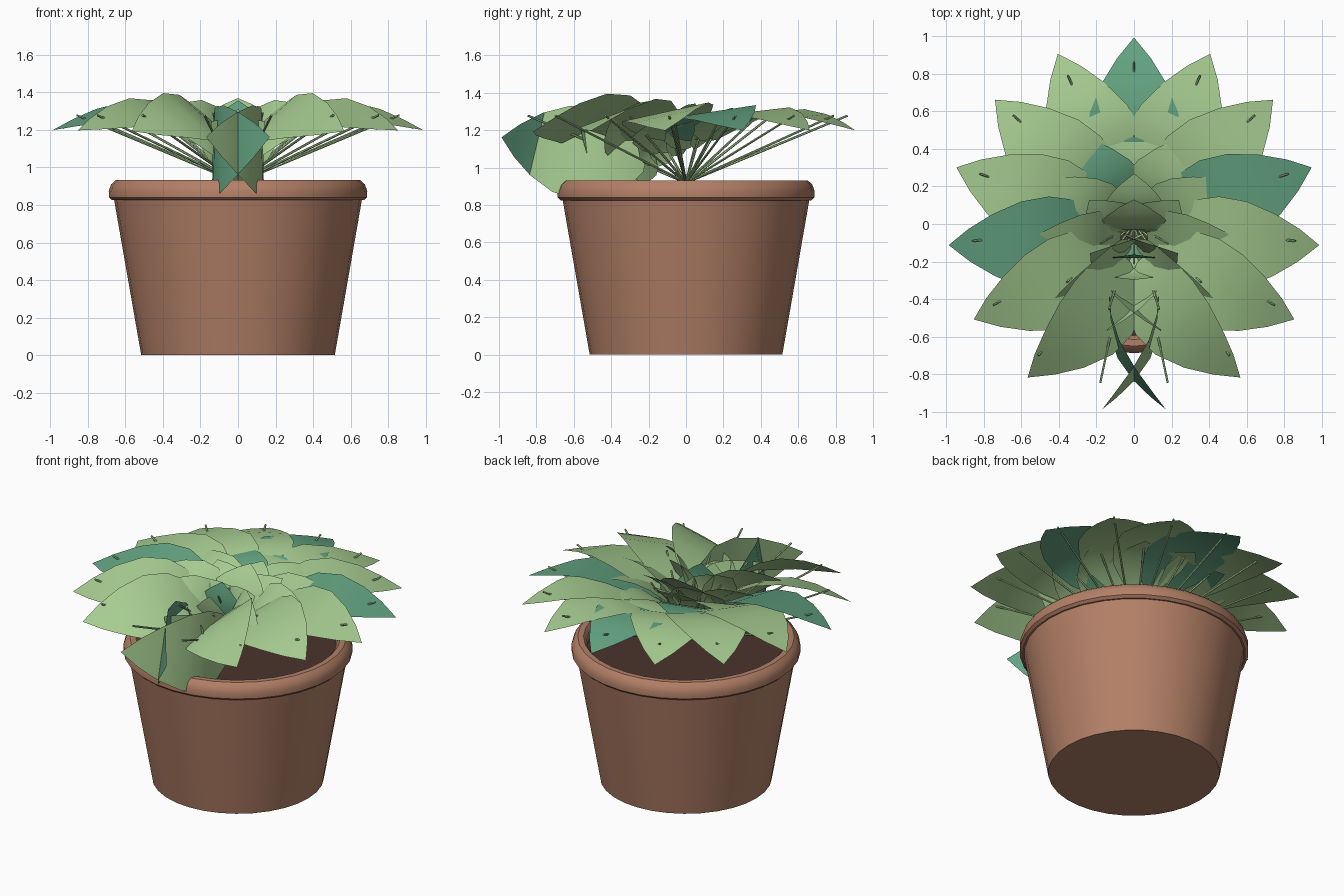
import bpy, bmesh, math
from mathutils import Vector

cube = bpy.data.objects.get("Cube")
if cube:
    bpy.data.objects.remove(cube, do_unlink=True)


def material(name, rgb):
    m = bpy.data.materials.new(name)
    m.use_nodes = True
    color = (*rgb, 1)
    m.diffuse_color = color
    m.node_tree.nodes["Principled BSDF"].inputs["Base Color"].default_value = color
    return m


TERRACOTTA = material("terracotta", (0.45, 0.215, 0.135))
SOIL = material("soil", (0.07, 0.033, 0.024))
GREEN = material("light_green", (0.38, 0.60, 0.28))
TEAL = material("teal_green", (0.125, 0.37, 0.22))


def add_object(name, bm, mat):
    mesh = bpy.data.meshes.new(name)
    bm.to_mesh(mesh)
    bm.free()
    mesh.materials.append(mat)
    obj = bpy.data.objects.new(name, mesh)
    bpy.context.collection.objects.link(obj)
    bpy.ops.object.select_all(action="DESELECT")
    obj.select_set(True)
    bpy.context.view_layer.objects.active = obj
    bpy.ops.object.shade_smooth_by_angle(angle=math.radians(40))
    return obj


def lathe(name, profile, mat, steps=32):
    """Spin a (radius, height) profile around z."""
    bm = bmesh.new()
    verts = [bm.verts.new((r, 0, z)) for r, z in profile]
    edges = [bm.edges.new(pair) for pair in zip(verts, verts[1:])]
    bmesh.ops.spin(bm, geom=verts + edges, cent=(0, 0, 0), axis=(0, 0, 1),
                   angle=math.tau, steps=steps)
    bmesh.ops.remove_doubles(bm, verts=bm.verts, dist=0.0005)
    bmesh.ops.recalc_face_normals(bm, faces=bm.faces)
    return add_object(name, bm, mat)


# Pot: tapered body, rounded rim, soil surface
lathe("pot_body", [(0, 0), (0.515, 0), (0.66, 0.83), (0.6, 0.83), (0.59, 0.78), (0, 0.78)],
      TERRACOTTA)
lathe("pot_rim", [(0.6, 0.83), (0.67, 0.825), (0.687, 0.84), (0.688, 0.875), (0.675, 0.91),
                  (0.65, 0.932), (0.615, 0.932), (0.595, 0.91), (0.59, 0.87), (0.6, 0.83)],
      TERRACOTTA)
lathe("soil", [(0, 0.85), (0.6, 0.85), (0.6, 0.8), (0, 0.8)], SOIL)

# Leaf shape: distance along, half width, arch height
LEAF = [(0.2, 0.03, 0.15), (0.26, 0.13, 0.18), (0.37, 0.215, 0.215), (0.5, 0.25, 0.235),
        (0.65, 0.235, 0.22), (0.8, 0.17, 0.165), (0.92, 0.09, 0.1), (1.02, 0, 0.04)]


def direction(azimuth, pitch):
    a, p = math.radians(azimuth), math.radians(pitch)
    return Vector((math.cos(a) * math.cos(p), math.sin(a) * math.cos(p), math.sin(p)))


def leaf(name, azimuth, pitch, length, width, mat):
    """Arched leaf grown along +y, then swung to its direction by the shortest turn."""
    turn = Vector((0, 1, 0)).rotation_difference(direction(azimuth, pitch))
    bm = bmesh.new()
    rows = []
    for along, half, arch in LEAF:
        rows.append([bm.verts.new(turn @ Vector((side * half * width, along * length,
                                                 arch * length)) + Vector((0, 0, 0.96)))
                     for side in (-1, 0, 1)])
    for a, b in zip(rows, rows[1:]):
        for i in range(2):
            bm.faces.new((a[i], a[i + 1], b[i + 1], b[i]))
    bmesh.ops.remove_doubles(bm, verts=bm.verts, dist=0.0005)
    add_object(name, bm, mat)


def stem(name, azimuth, pitch, length):
    """Thin straight stalk from the soil to the leaf."""
    bm = bmesh.new()
    way = direction(azimuth, pitch)
    bmesh.ops.create_cone(bm, cap_ends=True, segments=6, radius1=0.007, radius2=0.006,
                          depth=length)
    turn = Vector((0, 0, 1)).rotation_difference(way)
    for v in bm.verts:
        v.co = turn @ (v.co + Vector((0, 0, length / 2))) + Vector((0, 0, 0.92))
    add_object(name, bm, GREEN)


# Rings: name, count, leaf pitch, length, width, stem pitch, stem length, teal leaves
RINGS = [("outer", 15, 11.3, 1.0, 1.0, 22.5, 0.935, (0, 3, 7, 11)),
         ("middle", 11, 27, 0.64, 0.8, 38, 0.6, (10,)),
         ("inner", 6, 52, 0.45, 0.7, 60, 0.42, ()),
         ("heart", 2, 70, 0.42, 0.8, 76, 0.38, (1,))]

for ring, count, pitch, length, width, stem_pitch, stem_length, teal in RINGS:
    for i in range(count):
        azimuth = 90 - 360 * i / count
        leaf(f"{ring}_leaf_{i + 1}", azimuth, pitch, length, width,
             TEAL if i in teal else GREEN)
        stem(f"{ring}_stem_{i + 1}", azimuth, stem_pitch, stem_length)
